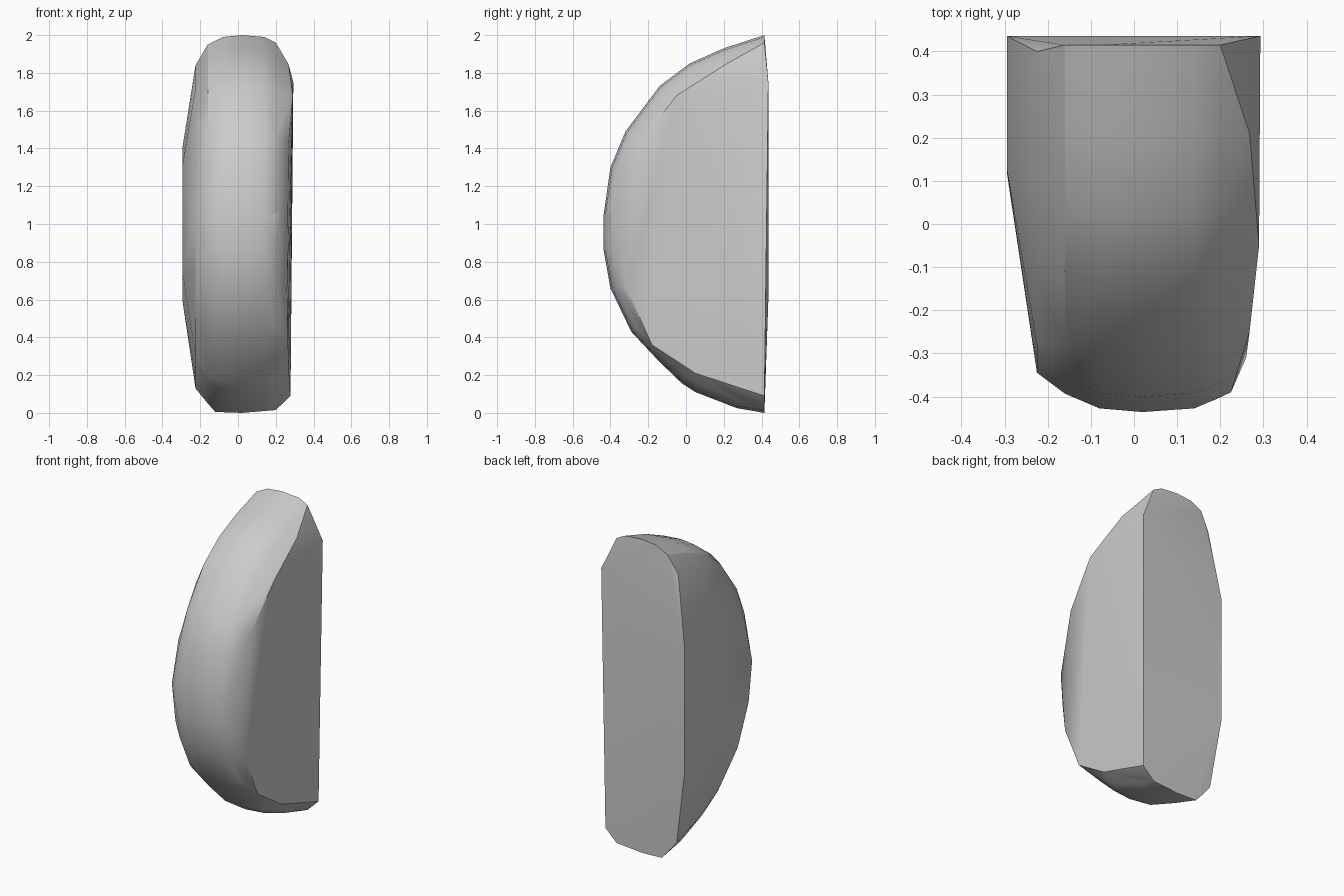
import bpy
import bmesh
from math import radians

cube = bpy.data.objects.get("Cube")
if cube:
    bpy.data.objects.remove(cube, do_unlink=True)


def make_material(name, colour):
    material = bpy.data.materials.new(name)
    material.use_nodes = True
    material.diffuse_color = colour
    shader = material.node_tree.nodes["Principled BSDF"]
    shader.inputs["Base Color"].default_value = colour
    return material


def ring(profile, x, scale=1.0):
    """Place a (y, z) profile at x, shrunk toward the centre of the back face."""
    centre_y, centre_z = 0.415, 1.0
    return [(x, centre_y + (y - centre_y) * scale, centre_z + (z - centre_z) * scale)
            for y, z in profile]


def hull_object(name, points, material, sharp_angle):
    """Wrap faceted stone around the points, smooth except at sharp edges."""
    bm = bmesh.new()
    for point in points:
        bm.verts.new(point)
    bmesh.ops.convex_hull(bm, input=bm.verts[:])
    loose = [vert for vert in bm.verts if not vert.link_faces]
    bmesh.ops.delete(bm, geom=loose, context="VERTS")
    bmesh.ops.recalc_face_normals(bm, faces=bm.faces[:])
    mesh = bpy.data.meshes.new(name)
    bm.to_mesh(mesh)
    bm.free()
    mesh.materials.append(material)
    obj = bpy.data.objects.new(name, mesh)
    bpy.context.scene.collection.objects.link(obj)
    bpy.ops.object.select_all(action="DESELECT")
    obj.select_set(True)
    bpy.context.view_layer.objects.active = obj
    bpy.ops.object.shade_smooth_by_angle(angle=sharp_angle)
    return obj


# Curved rim, from the top of the back round the front to the bottom
crown = [(.415, 2), (.2, 1.93), (.02, 1.85), (-.14, 1.73), (-.32, 1.49),
         (-.4, 1.3), (-.436, 1.05), (-.436, .86), (-.4, .66), (-.29, .43),
         (-.14, .27), (-.02, .155), (.05, .11), (.27, .025), (.415, 0)]

# Edge where the rim meets the right-hand flat
right_shoulder = [(.2, .415, 1.96), (.268, .21, 1.845), (.29, -.05, 1.68),
                  (.268, -.25, 1.42), (.225, -.39, 1.07), (.26, -.31, .65),
                  (.265, -.18, .36), (.27, .05, .21), (.278, .415, .09)]

# Edge where the rim meets the bulging left-hand flat
left_shoulder = [(.4, 1.84), (.1, 1.72), (-.1, 1.55), (-.28, 1.25), (-.345, 1),
                 (-.31, .75), (-.2, .5), (0, .3), (.2, .2), (.415, .13)]

# Corners of the back face and the left bulge
corners = [(.293, .436, 1.75), (-.295, .436, 1.4), (-.295, .436, .6),
           (-.295, .13, 1.3), (-.295, .12, .75)]

# Base corners
base = [(-.12, .415, .005), (.2, .415, .015)]

points = ring(crown, 0.02)
points += ring(crown, -0.08, scale=0.99) + ring(crown, 0.14, scale=0.99)
points += ring(crown, -0.16, scale=0.95) + ring(crown, 0.2, scale=0.96)
points += ring(left_shoulder, -0.225) + right_shoulder + corners + base

stone_grey = make_material("stone grey", (0.6, 0.6, 0.6, 1.0))
hull_object("half_round_stone", points, stone_grey, radians(30))
